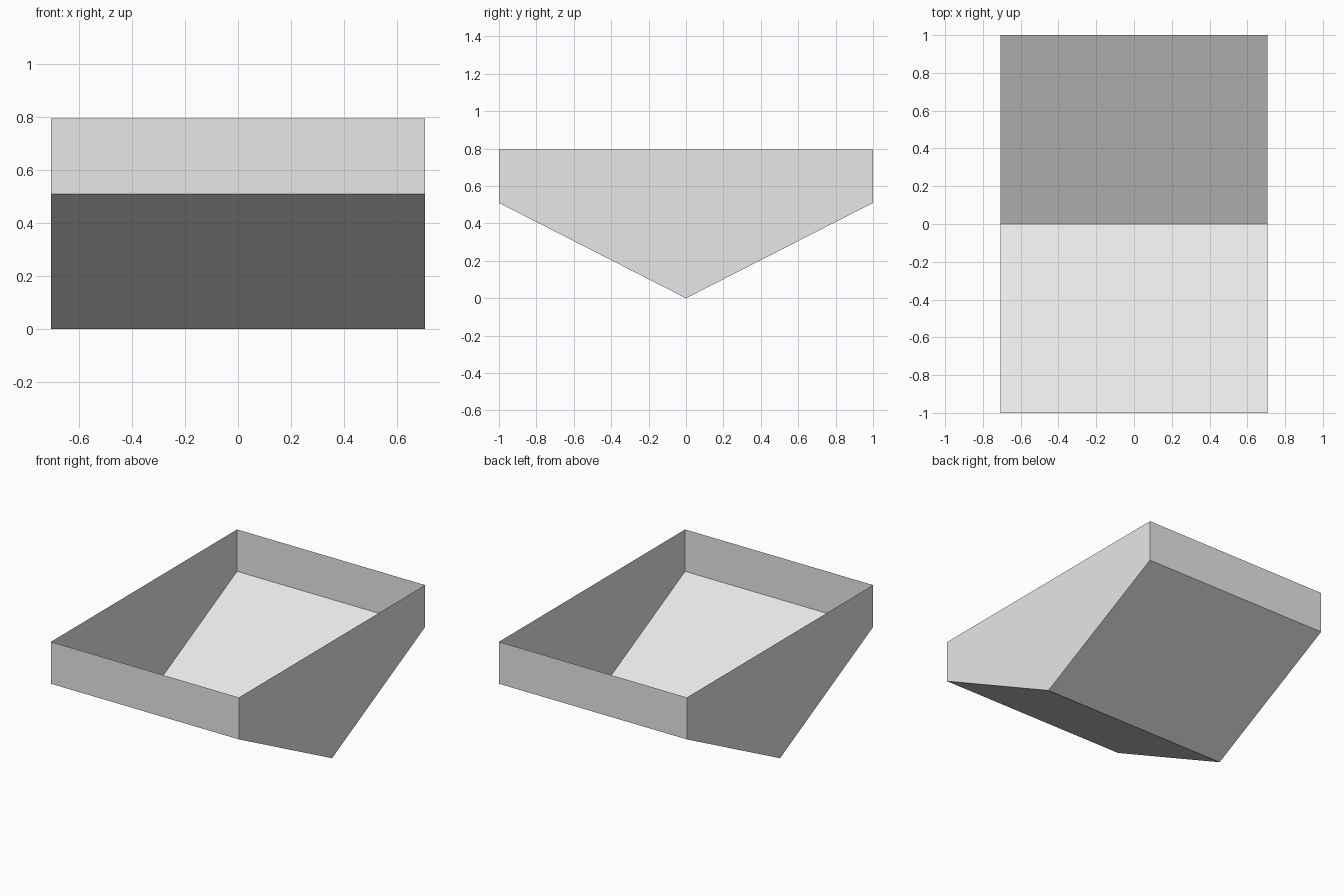
import bpy
import bmesh

# Remove the default object
cube = bpy.data.objects.get("Cube")
if cube:
    bpy.data.objects.remove(cube, do_unlink=True)

HALF_W = 0.707   # half width along x
EAVE_Z = 0.51    # where the sloping floor meets the end walls
RIM_Z = 0.795    # height of the open rim

# Single light grey
grey = bpy.data.materials.new("light grey")
grey.use_nodes = True
colour = (0.8, 0.8, 0.8, 1.0)
grey.diffuse_color = colour
grey.node_tree.nodes["Principled BSDF"].inputs["Base Color"].default_value = colour

# Side outline in (y, z), running from rim to rim through the bottom ridge
outline = [(-1, RIM_Z), (-1, EAVE_Z), (0, 0), (1, EAVE_Z), (1, RIM_Z)]

bm = bmesh.new()
right = [bm.verts.new((-HALF_W, y, z)) for y, z in outline]
left = [bm.verts.new((HALF_W, y, z)) for y, z in outline]

# Gable-shaped side walls
bm.faces.new(right)
bm.faces.new(left)

# End walls and V-shaped floor; the top stays open
for i in range(len(outline) - 1):
    bm.faces.new((right[i], left[i], left[i + 1], right[i + 1]))

# Consistent outward normals
bmesh.ops.recalc_face_normals(bm, faces=bm.faces)
middle = next(f for f in bm.faces if f.calc_center_median().x > HALF_W - 0.01)
if middle.normal.x < 0:
    bmesh.ops.reverse_faces(bm, faces=bm.faces)

mesh = bpy.data.meshes.new("open_tray")
bm.to_mesh(mesh)
bm.free()
mesh.materials.append(grey)
tray = bpy.data.objects.new("open_tray", mesh)
bpy.context.collection.objects.link(tray)
